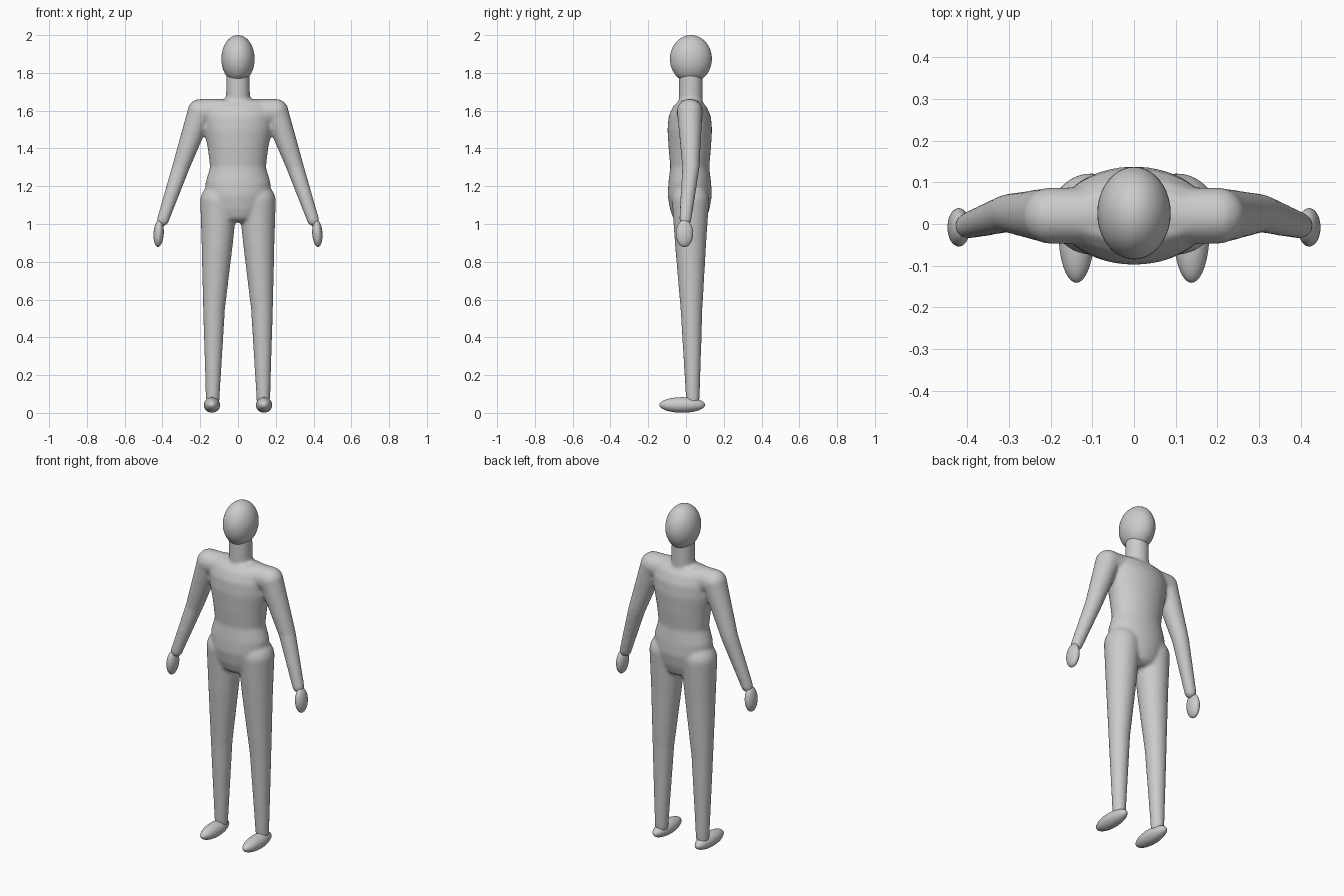
import bpy, bmesh, math
from mathutils import Matrix, Vector

cube = bpy.data.objects.get("Cube")
if cube:
    bpy.data.objects.remove(cube, do_unlink=True)

grey = bpy.data.materials.new("plain grey")
grey.use_nodes = True
COLOUR = (0.6, 0.6, 0.6, 1)
grey.diffuse_color = COLOUR
grey.node_tree.nodes["Principled BSDF"].inputs["Base Color"].default_value = COLOUR
SEG = 40


def finish(bm, name):
    bmesh.ops.recalc_face_normals(bm, faces=bm.faces)
    for f in bm.faces:
        f.smooth = True
    mesh = bpy.data.meshes.new(name)
    bm.to_mesh(mesh)
    bm.free()
    mesh.materials.append(grey)
    obj = bpy.data.objects.new(name, mesh)
    bpy.context.collection.objects.link(obj)
    return obj


def ball(bm, centre, radii, tilt=0):
    m = Matrix.Translation(centre) @ Matrix.Rotation(tilt, 4, "Y") @ Matrix.Diagonal((*radii, 1))
    bmesh.ops.create_uvsphere(bm, u_segments=SEG, v_segments=24, radius=1, matrix=m)


def limb(bm, joints):
    """Tapered segments with a round joint at every (x, y, z, radius)."""
    for x, y, z, r in joints:
        ball(bm, (x, y, z), (r, r, r))
    for a, b in zip(joints, joints[1:]):
        p, q = Vector(a[:3]), Vector(b[:3])
        m = Matrix.Translation((p + q) / 2) @ (q - p).to_track_quat("Z", "Y").to_matrix().to_4x4()
        bmesh.ops.create_cone(bm, cap_ends=True, segments=SEG, radius1=a[3], radius2=b[3],
                              depth=(q - p).length, matrix=m)


def loft(bm, rings):
    """Skin over horizontal ellipses given as (z, half width, half depth)."""
    loops = []
    for z, rx, ry in rings:
        angles = [2 * math.pi * i / SEG for i in range(SEG)]
        loops.append([bm.verts.new((rx * math.cos(t), 0.02 + ry * math.sin(t), z)) for t in angles])
    for low, high in zip(loops, loops[1:]):
        for i in range(SEG):
            j = (i + 1) % SEG
            bm.faces.new((low[i], low[j], high[j], high[i]))
    bm.faces.new(loops[0][::-1])
    bm.faces.new(loops[-1])


# Body: torso, neck, shoulders, arms and legs blended into one skin
bm = bmesh.new()
loft(bm, [(1.01, 0.08, 0.06), (1.03, 0.115, 0.088), (1.08, 0.15, 0.105), (1.15, 0.17, 0.117),
          (1.22, 0.172, 0.113), (1.3, 0.148, 0.103), (1.4, 0.16, 0.112), (1.5, 0.18, 0.118),
          (1.57, 0.185, 0.112), (1.62, 0.18, 0.09), (1.655, 0.17, 0.055)])
limb(bm, [(0, 0.025, 1.6, 0.064), (0, 0.025, 1.82, 0.062)])
limb(bm, [(-0.2, 0.02, 1.594, 0.068), (0.2, 0.02, 1.594, 0.068)])
for side in (-1, 1):
    limb(bm, [(side * 0.2, 0.02, 1.594, 0.067), (side * 0.303, 0.026, 1.3, 0.046),
              (side * 0.398, -0.004, 1.02, 0.032)])
    limb(bm, [(side * 0.102, 0.024, 1.12, 0.098), (side * 0.11, 0.024, 0.9, 0.083),
              (side * 0.127, 0.029, 0.55, 0.058), (side * 0.134, 0.036, 0.07, 0.036)])
body = finish(bm, "body")
remesh = body.modifiers.new("blend", "REMESH")
remesh.mode = "VOXEL"
remesh.voxel_size = 0.009
remesh.use_smooth_shade = True
smooth = body.modifiers.new("soften", "SMOOTH")
smooth.factor = 0.5
smooth.iterations = 8

# Head
bm = bmesh.new()
ball(bm, (0, 0.026, 1.874), (0.088, 0.111, 0.126))
finish(bm, "head")

# Hands and feet
for side, label in ((1, "left"), (-1, "right")):
    bm = bmesh.new()
    ball(bm, (side * 0.42, -0.008, 0.95), (0.027, 0.046, 0.072), -side * 0.06)
    finish(bm, label + "_hand")
    bm = bmesh.new()
    ball(bm, (side * 0.138, -0.02, 0.042), (0.043, 0.121, 0.041))
    finish(bm, label + "_foot")
